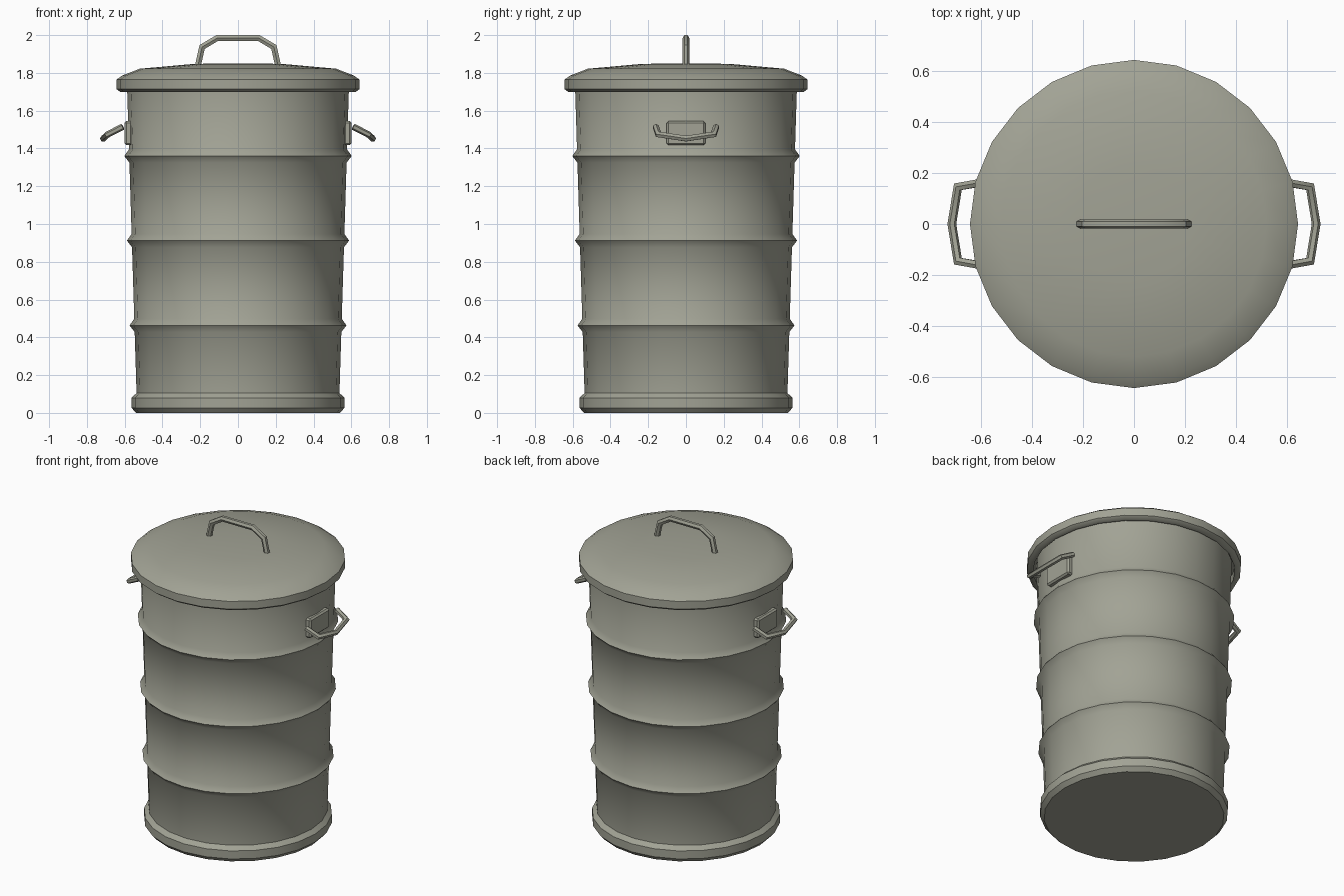
import bpy, bmesh, math
from mathutils import Vector

if "Cube" in bpy.data.objects:
    bpy.data.objects.remove(bpy.data.objects["Cube"])

SIDES = 24
metal = bpy.data.materials.new("grey_green_metal")
metal.diffuse_color = (0.36, 0.365, 0.30, 1)
metal.use_nodes = True
metal.node_tree.nodes["Principled BSDF"].inputs["Base Color"].default_value = metal.diffuse_color


def finish(bm, name, angle=40):
    bmesh.ops.recalc_face_normals(bm, faces=bm.faces)
    me = bpy.data.meshes.new(name)
    bm.to_mesh(me)
    bm.free()
    me.materials.append(metal)
    me.shade_smooth()
    me.set_sharp_from_angle(angle=math.radians(angle))
    ob = bpy.data.objects.new(name, me)
    bpy.context.collection.objects.link(ob)
    return ob


def lathe(name, profile):
    """Revolve (radius, z) points around z; radius 0 makes a pole."""
    bm = bmesh.new()
    rings = []
    for r, z in profile:
        if r == 0:
            rings.append([bm.verts.new((0, 0, z))] * SIDES)
        else:
            rings.append([bm.verts.new((r * math.cos(i * math.tau / SIDES),
                                        r * math.sin(i * math.tau / SIDES), z))
                          for i in range(SIDES)])
    for a, b in zip(rings, rings[1:]):
        for i in range(SIDES):
            j = (i + 1) % SIDES
            bm.faces.new(list(dict.fromkeys((a[i], a[j], b[j], b[i]))))
    return finish(bm, name)


def sweep(name, path, normal, radius, n=6):
    """Mitred tube along a nearly flat path."""
    bm = bmesh.new()
    pts = [Vector(p) for p in path]
    rings = []
    for k, p in enumerate(pts):
        d0 = (p - pts[k - 1]).normalized() if k else (pts[1] - p).normalized()
        d1 = (pts[k + 1] - p).normalized() if k < len(pts) - 1 else d0
        t = (d0 + d1).normalized()
        up = Vector(normal)
        up = (up - t * up.dot(t)).normalized()
        side = t.cross(up) / t.dot(d0)
        rings.append([bm.verts.new(p + radius * (math.cos(i * math.tau / n) * up
                                                 + math.sin(i * math.tau / n) * side))
                      for i in range(n)])
    for a, b in zip(rings, rings[1:]):
        for i in range(n):
            j = (i + 1) % n
            bm.faces.new((a[i], a[j], b[j], b[i]))
    bm.faces.new(rings[0])
    bm.faces.new(rings[-1])
    return finish(bm, name)


# tapered body with bottom rim and three pressed ridges
def wall(z):
    return 0.537 + 0.031 * (z - 0.1)


profile = [(0, 0), (0.54, 0), (0.564, 0.027), (0.564, 0.08), (wall(0.105), 0.105)]
for z in (0.463, 0.912, 1.36):
    profile += [(wall(z - 0.035), z - 0.035), (wall(z) + 0.026, z),
                (wall(z + 0.035), z + 0.035)]
profile.append((wall(1.74), 1.74))
lathe("body", profile)

# domed lid with overhanging lip
lathe("lid", [(0, 1.75), (0.605, 1.75), (0.605, 1.698), (0.622, 1.698), (0.643, 1.714),
              (0.643, 1.765), (0.613, 1.786), (0.52, 1.822), (0.23, 1.848), (0, 1.85)])

# lid handle
sweep("lid_handle", [(-0.213, 0, 1.835), (-0.19, 0, 1.937), (-0.111, 0, 1.984),
                     (0.111, 0, 1.984), (0.19, 0, 1.937), (0.213, 0, 1.835)],
      (0, 1, 0), 0.018)

# side handles and their mounting plates
for s, label in ((-1, "left"), (1, "right")):
    bm = bmesh.new()
    bmesh.ops.create_cube(bm, size=1)
    for v in bm.verts:
        v.co = (s * 0.58 + v.co.x * 0.042, v.co.y * 0.204, 1.481 + v.co.z * 0.128)
    bmesh.ops.bevel(bm, geom=bm.edges[:], offset=0.01, segments=1, affect='EDGES')
    finish(bm, label + "_handle_plate", 30)
    sweep(label + "_handle",
          [(s * 0.61, -0.16, 1.515), (s * 0.69, -0.146, 1.474), (s * 0.714, 0, 1.452),
           (s * 0.69, 0.146, 1.474), (s * 0.61, 0.16, 1.515)],
          (s * 0.5, 0, 1), 0.017)
